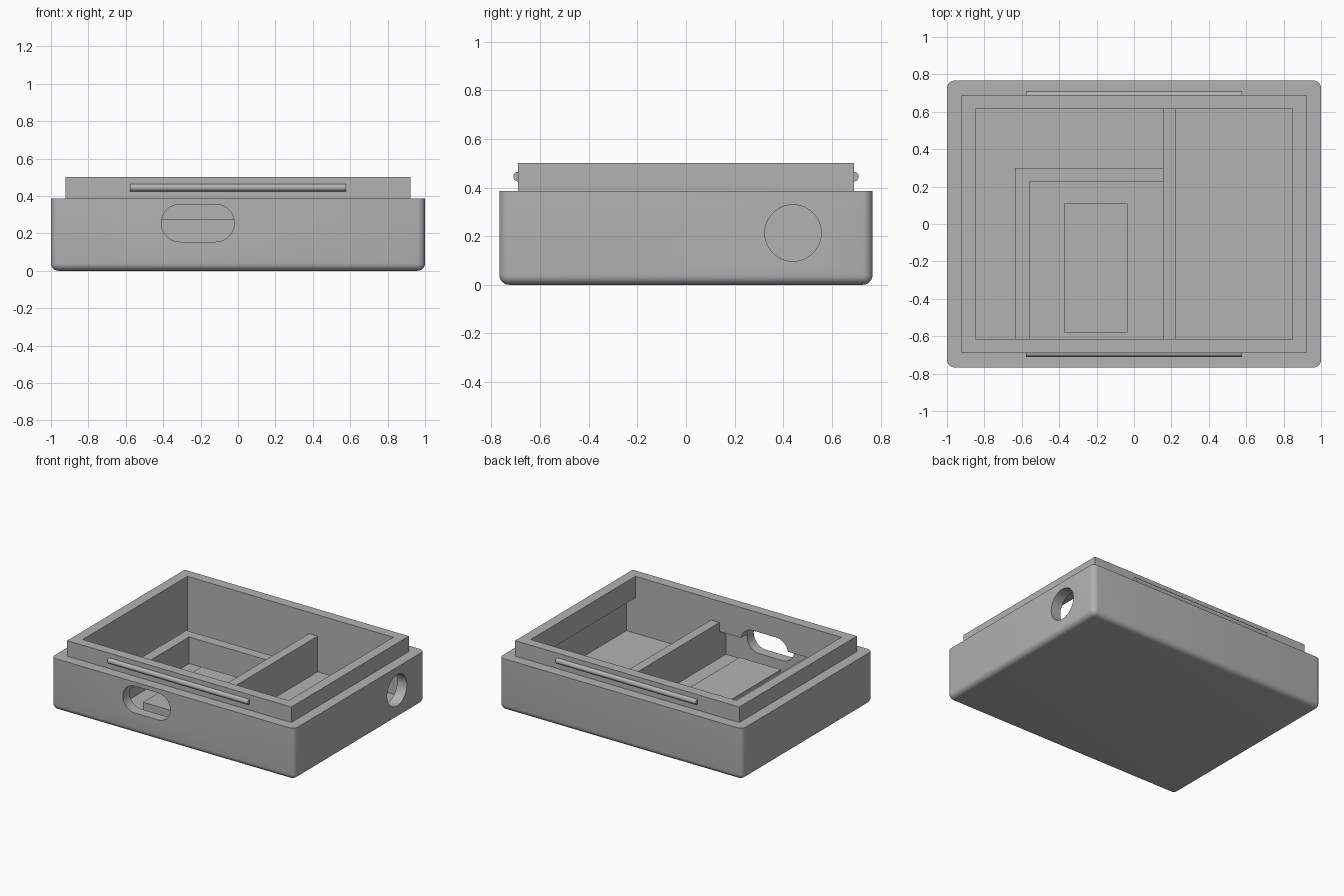
import bpy, bmesh, math

if "Cube" in bpy.data.objects:
    bpy.data.objects.remove(bpy.data.objects["Cube"])

grey = bpy.data.materials.new("plain grey")
grey.diffuse_color = (0.45, 0.45, 0.45, 1)
grey.use_nodes = True
grey.node_tree.nodes["Principled BSDF"].inputs["Base Color"].default_value = grey.diffuse_color


def new_object(name, bm):
    bmesh.ops.recalc_face_normals(bm, faces=bm.faces[:])
    mesh = bpy.data.meshes.new(name)
    bm.to_mesh(mesh)
    bm.free()
    mesh.materials.append(grey)
    ob = bpy.data.objects.new(name, mesh)
    bpy.context.collection.objects.link(ob)
    return ob


def box(name, x0, x1, y0, y1, z0, z1, radius=0):
    """Box from its limits; radius rounds every edge except the top rim."""
    bm = bmesh.new()
    bmesh.ops.create_cube(bm, size=1)
    for v in bm.verts:
        v.co = (x1 if v.co.x > 0 else x0,
                y1 if v.co.y > 0 else y0,
                z1 if v.co.z > 0 else z0)
    if radius:
        edges = [e for e in bm.edges if min(v.co.z for v in e.verts) < z1 - 1e-4]
        bmesh.ops.bevel(bm, geom=edges, offset=radius, segments=6,
                        profile=0.5, affect='EDGES')
    return new_object(name, bm)


def prism(name, profile, axis, start, end):
    """Extrude a closed (u, z) profile along x or y."""
    bm = bmesh.new()
    place = (lambda u, z, t: (t, u, z)) if axis == 'x' else (lambda u, z, t: (u, t, z))
    a = [bm.verts.new(place(u, z, start)) for u, z in profile]
    b = [bm.verts.new(place(u, z, end)) for u, z in profile]
    bm.faces.new(a)
    bm.faces.new(b[::-1])
    for i in range(len(a)):
        j = (i + 1) % len(a)
        bm.faces.new((a[i], a[j], b[j], b[i]))
    return new_object(name, bm)


def slot(cu, cz, r, half=0.0, n=24):
    """Circle outline, stretched sideways into a slot by half."""
    pts = []
    for side in (1, -1):
        for i in range(n + (1 if half else 0)):
            a = -math.pi / 2 + math.pi * i / n
            pts.append((cu + side * (half + r * math.cos(a)), cz + side * r * math.sin(a)))
    return pts


def combine(target, tool, operation):
    mod = target.modifiers.new(operation.lower(), 'BOOLEAN')
    mod.operation, mod.object, mod.solver = operation, tool, 'EXACT'
    bpy.context.view_layer.objects.active = target
    bpy.ops.object.modifier_apply(modifier=mod.name)
    bpy.data.objects.remove(tool)


def smooth(ob):
    bpy.ops.object.select_all(action='DESELECT')
    ob.select_set(True)
    bpy.context.view_layer.objects.active = ob
    bpy.ops.object.shade_smooth_by_angle(angle=math.radians(30))


FLOOR = 0.077

# Rounded tray with a stepped lip
tray = box("tray", -1, 1, -0.767, 0.767, 0, 0.385, radius=0.04)
combine(tray, box("lip", -0.922, 0.922, -0.69, 0.69, 0.2, 0.5), 'UNION')

# Main cavity, side undercut, front undercut
combine(tray, box("cavity", -0.847, 0.847, -0.615, 0.615, FLOOR, 0.7), 'DIFFERENCE')
combine(tray, box("side_undercut", 0.7, 0.92, -0.615, 0.615, FLOOR, 0.34), 'DIFFERENCE')
combine(tray, box("front_undercut", -0.56, 0.155, -0.69, -0.5, FLOOR, 0.275), 'DIFFERENCE')

# Slotted opening in the front, round opening in the right side
combine(tray, prism("front_slot", slot(-0.215, 0.255, 0.1, 0.095), 'y', -0.9, -0.5), 'DIFFERENCE')
combine(tray, prism("side_hole", slot(0.44, 0.213, 0.116), 'x', 0.7, 1.2), 'DIFFERENCE')
smooth(tray)

# Inner partitions and raised pad
box("divider", 0.155, 0.225, -0.615, 0.615, FLOOR, 0.342)
corner = box("corner_wall", -0.635, -0.56, -0.615, 0.3, FLOOR, 0.275)
combine(corner, box("corner_wall_back", -0.6, 0.155, 0.225, 0.3, FLOOR, 0.275), 'UNION')
box("pad", -0.375, -0.035, -0.58, 0.11, FLOOR, 0.147)

# Half-round snap ridges on the front and back of the lip
for name, side in (("front_ridge", -1), ("back_ridge", 1)):
    arc = [(side * (0.69 + 0.02 * math.cos(a)), 0.445 + 0.02 * math.sin(a))
           for a in (math.pi * (i / 12 - 0.5) for i in range(13))]
    smooth(prism(name, arc, 'x', -0.577, 0.577))
